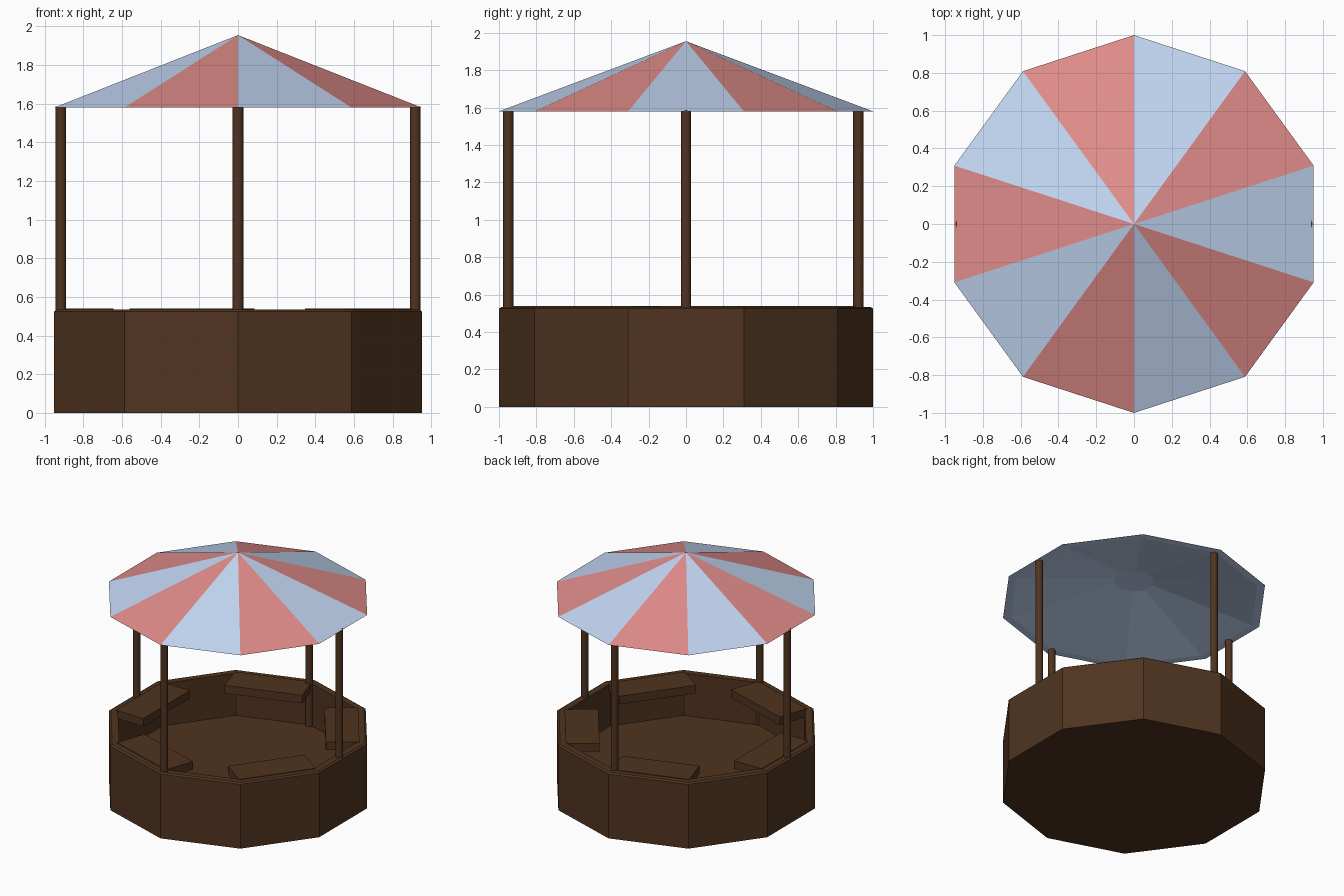
import bpy, bmesh
from math import cos, sin, radians, pi

if "Cube" in bpy.data.objects:
    bpy.data.objects.remove(bpy.data.objects["Cube"])

SIDES = 10


def material(name, rgb):
    m = bpy.data.materials.new(name)
    m.diffuse_color = (*rgb, 1)
    m.use_nodes = True
    m.node_tree.nodes["Principled BSDF"].inputs["Base Color"].default_value = m.diffuse_color
    return m


wood = material("brown_wood", (0.08, 0.034, 0.014))
blue = material("pale_blue", (0.54, 0.67, 0.89))
red = material("soft_red", (0.74, 0.26, 0.25))


def lathe(name, profile, mats):
    """Ten-sided solid from (radius, z) points; radius 0 closes to a point."""
    bm = bmesh.new()
    rings = []
    for r, z in profile:
        if r == 0:
            rings.append([bm.verts.new((0, 0, z))] * SIDES)
        else:
            angles = [radians(18 + 36 * i) for i in range(SIDES)]
            rings.append([bm.verts.new((r * cos(a), r * sin(a), z)) for a in angles])
    for a, b in zip(rings, rings[1:]):
        for i in range(SIDES):
            j = (i + 1) % SIDES
            bm.faces.new(dict.fromkeys((a[i], a[j], b[j], b[i])))
    for ring, (r, z) in ((rings[0], profile[0]), (rings[-1], profile[-1])):
        if r:
            bm.faces.new(ring)
    bmesh.ops.recalc_face_normals(bm, faces=bm.faces)
    me = bpy.data.meshes.new(name)
    bm.to_mesh(me)
    bm.free()
    for m in mats:
        me.materials.append(m)
    ob = bpy.data.objects.new(name, me)
    bpy.context.collection.objects.link(ob)
    return ob


# Base tub: outer wall, chamfered rim, inner wall and raised floor
lathe("base_wall", [(1, 0), (1, 0.525), (0.985, 0.535), (0.93, 0.535), (0.93, 0.19)], [wood])

# Striped canopy: hollow underside with flat centre
canopy = lathe("canopy", [(0.15, 1.75), (0.94, 1.58), (1, 1.58), (0, 1.955)], [blue, red])
stripes = [p for p in canopy.data.polygons if len(p.vertices) == 3]
for i, p in enumerate(stripes):
    p.material_index = 1 - i % 2

# Counter boards on every second side
for k in range(5):
    a = radians(36 + 72 * k)
    bpy.ops.mesh.primitive_cube_add(
        size=1, location=(0.77 * cos(a), 0.77 * sin(a), 0.507), rotation=(0, 0, a))
    board = bpy.context.object
    board.name = f"counter_board_{k + 1}"
    board.scale = (0.25, 0.6, 0.066)
    board.data.materials.append(wood)

# Four round posts
posts = {"front": (0, -0.95), "back": (0, 0.922), "left": (-0.917, 0), "right": (0.917, 0)}
for side, (x, y) in posts.items():
    bpy.ops.mesh.primitive_cylinder_add(
        vertices=16, radius=0.028, depth=1.4, location=(x, y, 0.885))
    post = bpy.context.object
    post.name = f"{side}_post"
    post.data.materials.append(wood)
    bpy.ops.object.shade_smooth_by_angle()
